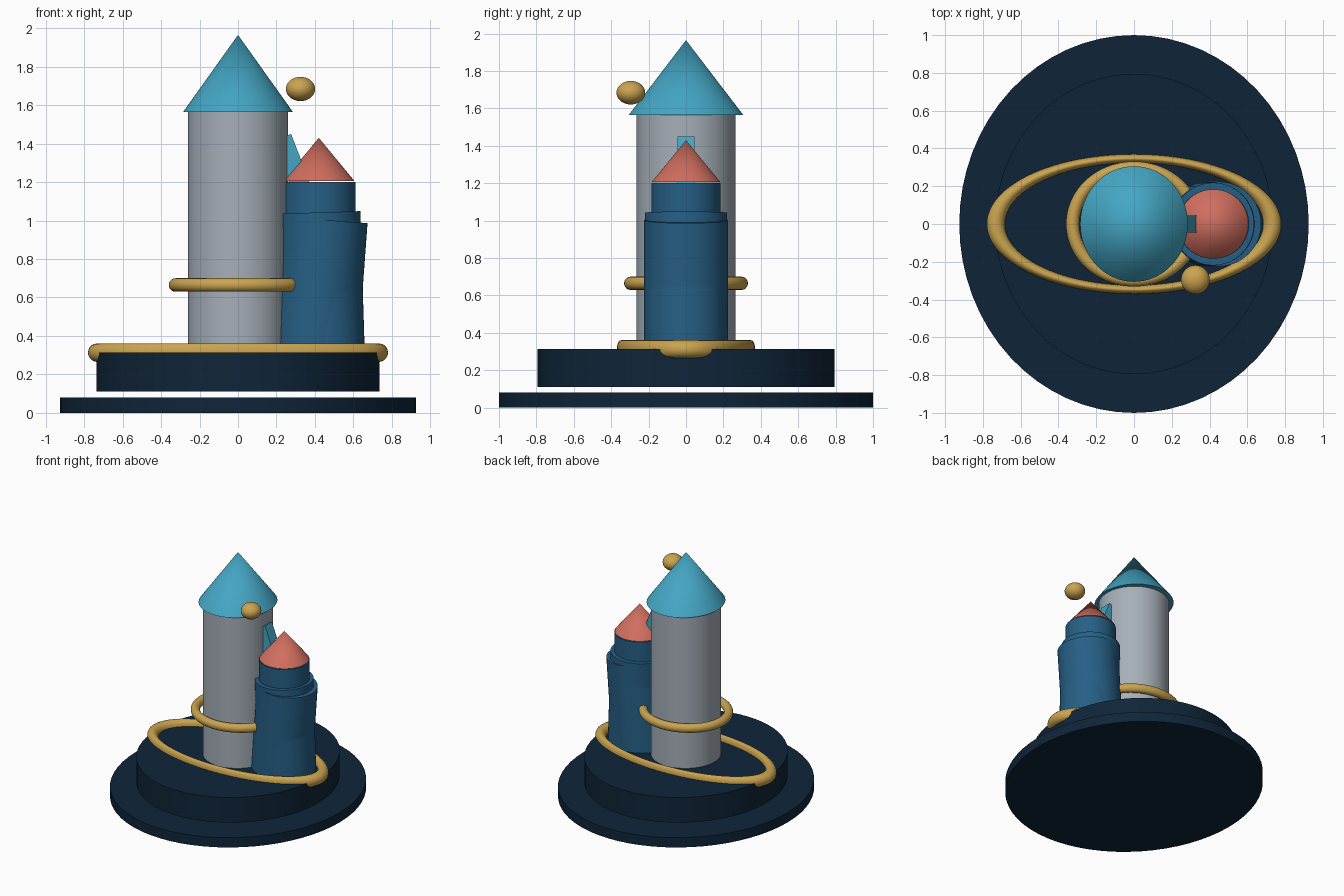
import bpy
import math
from mathutils import Vector

if "Cube" in bpy.data.objects:
    bpy.data.objects.remove(bpy.data.objects["Cube"])


def material(name, rgb):
    """Flat colour from 0-255 sRGB values."""
    lin = [((c / 255 + 0.055) / 1.055) ** 2.4 for c in rgb]
    m = bpy.data.materials.new(name)
    m.diffuse_color = (*lin, 1)
    m.use_nodes = True
    m.node_tree.nodes["Principled BSDF"].inputs["Base Color"].default_value = m.diffuse_color
    return m


NAVY = material("navy", (15, 37, 57))
GOLD = material("gold", (202, 164, 80))
TEAL = material("teal", (68, 166, 196))
CORAL = material("coral", (208, 110, 95))
STONE = material("stone_grey", (166, 175, 184))
BLUE = material("deep_blue", (38, 95, 133))


def finish(name, mat, smooth=True):
    ob = bpy.context.object
    ob.name = name
    ob.data.materials.append(mat)
    if smooth:
        bpy.ops.object.shade_smooth_by_angle(angle=math.radians(35))
    return ob


def cylinder(name, mat, bottom, top, rx, ry):
    """Elliptical cylinder between two centre points, so it may lean."""
    a, b = Vector(bottom), Vector(top)
    bpy.ops.mesh.primitive_cylinder_add(vertices=64, radius=1, depth=1, location=(a + b) / 2)
    ob = bpy.context.object
    ob.scale = (rx, ry, (b - a).length)
    ob.rotation_euler = (0, math.atan2(b.x - a.x, b.z - a.z), 0)
    return finish(name, mat)


def cone(name, mat, x, z0, z1, rx, ry):
    bpy.ops.mesh.primitive_cone_add(vertices=64, radius1=1, radius2=0, depth=z1 - z0,
                                    location=(x, 0, (z0 + z1) / 2))
    bpy.context.object.scale = (rx, ry, 1)
    return finish(name, mat)


def ring(name, mat, z, major, minor, sy):
    bpy.ops.mesh.primitive_torus_add(major_segments=96, minor_segments=20, location=(0, 0, z),
                                     major_radius=major, minor_radius=minor)
    bpy.context.object.scale = (1, sy, 1)
    return finish(name, mat)


# Stepped oval base, the upper step floating just above the lower one
cylinder("base_disc", NAVY, (0, 0, 0), (0, 0, 0.08), 0.925, 1.0)
cylinder("base_step", NAVY, (0, 0, 0.11), (0, 0, 0.315), 0.735, 0.795)

# Gold rings
ring("base_ring", GOLD, 0.313, 0.732, 0.048, 0.474)
ring("tower_ring", GOLD, 0.665, 0.325, 0.035, 0.92)

# Main tower and roof
cylinder("main_tower", STONE, (0, 0, 0.3), (0, 0, 1.57), 0.26, 0.264)
cone("main_roof", TEAL, 0, 1.565, 1.965, 0.285, 0.306)

# Side tower: two crossing, slightly leaning drums and a narrow top
cylinder("side_drum_inner", BLUE, (0.443, 0, 0.28), (0.419, 0, 1.042), 0.217, 0.219)
cylinder("side_drum_outer", BLUE, (0.395, 0, 0.28), (0.448, 0, 1.003), 0.226, 0.224)
cylinder("side_top", BLUE, (0.42, 0, 0.95), (0.42, 0, 1.2), 0.19, 0.184)
cone("side_roof", CORAL, 0.42, 1.206, 1.43, 0.185, 0.184)

# Leaning buttress between the main tower and the side roof
lean = math.radians(21)
along = Vector((math.sin(lean), 0, -math.cos(lean)))
inward = Vector((-math.cos(lean), 0, -math.sin(lean)))
length, depth = 0.3, 0.1
corner = Vector((0.276, 0, 1.45))
bpy.ops.mesh.primitive_cube_add(size=1, location=corner + along * length / 2 + inward * depth / 2,
                                rotation=(0, -lean, 0))
bpy.context.object.scale = (depth, 0.09, length)
finish("buttress", TEAL, smooth=False)

# Floating ball
bpy.ops.mesh.primitive_uv_sphere_add(segments=32, ring_count=16, radius=1,
                                     location=(0.325, -0.295, 1.684))
bpy.context.object.scale = (0.076, 0.077, 0.063)
finish("floating_ball", GOLD)
